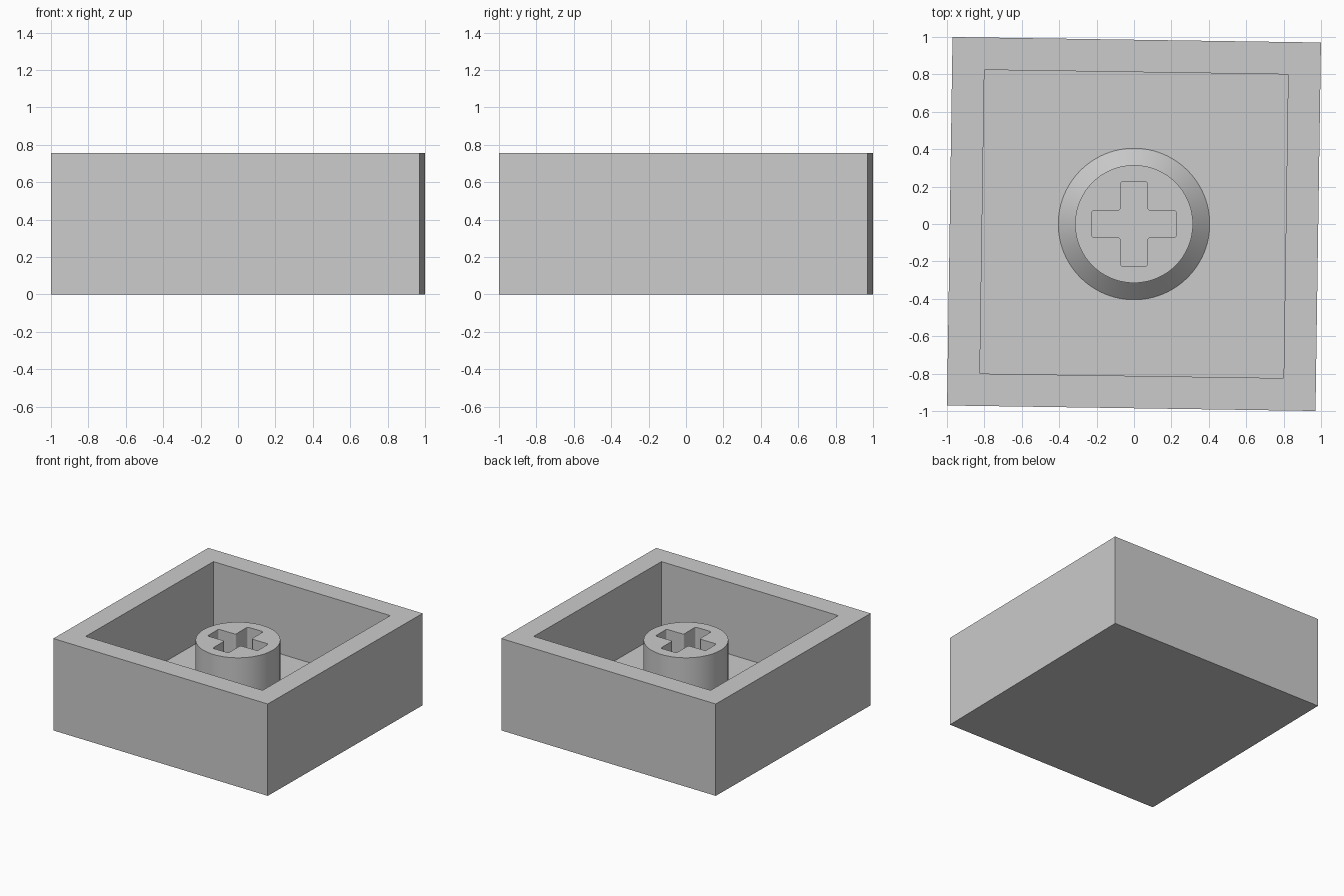
import bpy, bmesh, math
from mathutils import Matrix

cube = bpy.data.objects.get("Cube")
if cube:
    bpy.data.objects.remove(cube, do_unlink=True)

HEIGHT, FLOOR, STEM_TOP = 0.755, 0.165, 0.64
OUTER, WALL = 0.985, 0.173
TURN = math.radians(-0.85)

grey = bpy.data.materials.new("plain grey")
grey.use_nodes = True
grey.diffuse_color = (0.6, 0.6, 0.6, 1)
grey.node_tree.nodes["Principled BSDF"].inputs["Base Color"].default_value = (0.6, 0.6, 0.6, 1)


def make_object(name, bm):
    bmesh.ops.recalc_face_normals(bm, faces=bm.faces)
    mesh = bpy.data.meshes.new(name)
    bm.to_mesh(mesh)
    bm.free()
    mesh.materials.append(grey)
    obj = bpy.data.objects.new(name, mesh)
    bpy.context.collection.objects.link(obj)
    return obj


# Square tray: a box with its top inset and pushed down to the floor
bm = bmesh.new()
bmesh.ops.create_cube(bm, size=1)
bmesh.ops.scale(bm, verts=bm.verts, vec=(2 * OUTER, 2 * OUTER, HEIGHT))
bmesh.ops.translate(bm, verts=bm.verts, vec=(0, 0, HEIGHT / 2))
top = max(bm.faces, key=lambda f: f.calc_center_median().z)
bmesh.ops.inset_region(bm, faces=[top], thickness=WALL, use_even_offset=True)
pit = bmesh.ops.extrude_face_region(bm, geom=[top])["geom"]
bmesh.ops.delete(bm, geom=[top], context="FACES")
bmesh.ops.translate(bm, verts=[v for v in pit if isinstance(v, bmesh.types.BMVert)],
                    vec=(0, 0, FLOOR - HEIGHT))
bmesh.ops.rotate(bm, verts=bm.verts, cent=(0, 0, 0), matrix=Matrix.Rotation(TURN, 3, "Z"))
make_object("tray", bm)

# Round stem with a sloped foot, turned from a profile of (radius, z)
profile = [(0, FLOOR - 0.02), (0.405, FLOOR - 0.02), (0.405, FLOOR),
           (0.315, FLOOR + 0.09), (0.315, STEM_TOP), (0, STEM_TOP)]
bm = bmesh.new()
points = [bm.verts.new((r, 0, z)) for r, z in profile]
edges = [bm.edges.new(pair) for pair in zip(points, points[1:])]
bmesh.ops.spin(bm, geom=points + edges, cent=(0, 0, 0), axis=(0, 0, 1),
               angle=math.tau, steps=96, use_duplicate=False)
bmesh.ops.remove_doubles(bm, verts=bm.verts, dist=0.0001)
stem = make_object("stem", bm)

# Cross-shaped socket cutter with softened corners
ARM, HALF = 0.227, 0.072
bm = bmesh.new()
quarter = [(ARM, -HALF), (ARM, HALF), (HALF, HALF)]
outline = []
for i in range(4):
    c, s = round(math.cos(i * math.pi / 2)), round(math.sin(i * math.pi / 2))
    outline += [bm.verts.new((c * x - s * y, s * x + c * y, 0)) for x, y in quarter]
base = bm.faces.new(outline)
raised = bmesh.ops.extrude_face_region(bm, geom=[base])["geom"]
bmesh.ops.translate(bm, verts=[v for v in raised if isinstance(v, bmesh.types.BMVert)], vec=(0, 0, 1))
uprights = [e for e in bm.edges if abs(e.verts[0].co.z - e.verts[1].co.z) > 0.5]
bmesh.ops.bevel(bm, geom=uprights, offset=0.014, segments=5, profile=0.5, affect="EDGES")
cutter = make_object("socket_cutter", bm)
cutter.hide_render = True

# Cut the socket, then smooth the round sides
cut = stem.modifiers.new("socket", "BOOLEAN")
cut.operation = "DIFFERENCE"
cut.solver = "EXACT"
cut.object = cutter
bpy.ops.object.select_all(action="DESELECT")
stem.select_set(True)
bpy.context.view_layer.objects.active = stem
bpy.ops.object.modifier_apply(modifier=cut.name)
bpy.data.objects.remove(cutter, do_unlink=True)
bpy.ops.object.shade_smooth_by_angle(angle=math.radians(30))
